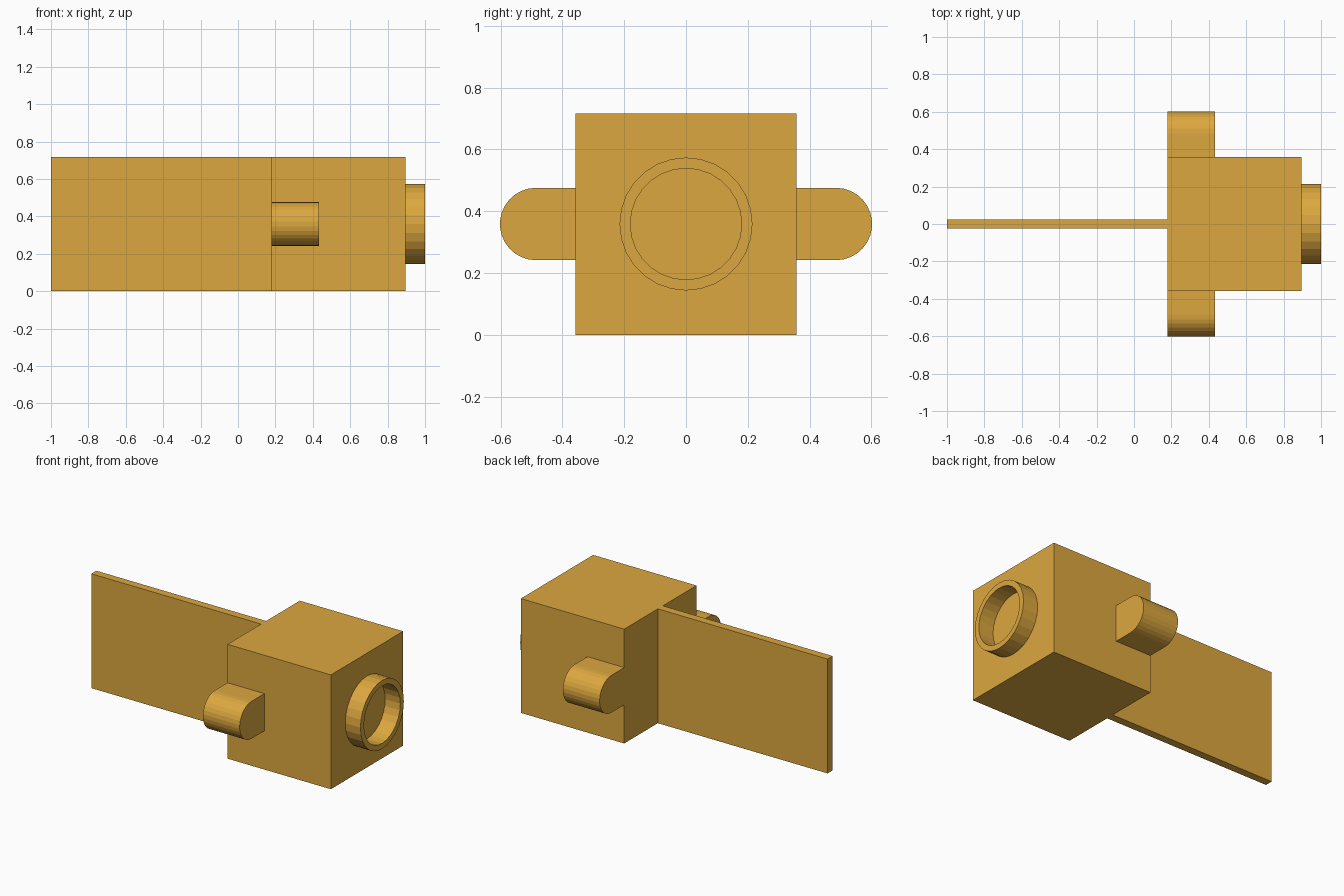
import bpy, bmesh
from math import sin, cos, pi

if "Cube" in bpy.data.objects:
    bpy.data.objects.remove(bpy.data.objects["Cube"])

MID_Z = 0.359


def make_object(name, bm):
    bmesh.ops.recalc_face_normals(bm, faces=bm.faces)
    mesh = bpy.data.meshes.new(name)
    bm.to_mesh(mesh)
    bm.free()
    obj = bpy.data.objects.new(name, mesh)
    bpy.context.collection.objects.link(obj)
    mat = bpy.data.materials.get("amber") or bpy.data.materials.new("amber")
    mat.diffuse_color = (0.72, 0.39, 0.05, 1)
    mat.use_nodes = True
    mat.node_tree.nodes["Principled BSDF"].inputs["Base Color"].default_value = mat.diffuse_color
    mesh.materials.append(mat)
    return obj


def box(name, x0, x1, half_y, z0, z1):
    bm = bmesh.new()
    bmesh.ops.create_cube(bm, size=1)
    for v in bm.verts:
        v.co.x = (x0 + x1) / 2 + v.co.x * (x1 - x0)
        v.co.y *= 2 * half_y
        v.co.z = (z0 + z1) / 2 + v.co.z * (z1 - z0)
    return make_object(name, bm)


def lug(name, side, x0=0.178, x1=0.433, radius=0.117, y_in=0.357, y_mid=0.485):
    # Straight sides ending in a half circle, extruded along x
    profile = [(y_in, -radius)]
    for i in range(16):
        a = -pi / 2 + pi * i / 15
        profile.append((y_mid + radius * cos(a), radius * sin(a)))
    profile.append((y_in, radius))
    bm = bmesh.new()
    face = bm.faces.new([bm.verts.new((x0, side * y, MID_Z + z)) for y, z in profile])
    ext = bmesh.ops.extrude_face_region(bm, geom=[face], use_keep_orig=True)
    for v in ext["geom"]:
        if isinstance(v, bmesh.types.BMVert):
            v.co.x = x1
    return make_object(name, bm)


def ring(name, x0, x1, r_out, r_in, n=28):
    # Short open tube against the front face of the block
    bm = bmesh.new()
    loops = []
    for x, r in ((x0, r_out), (x1, r_out), (x1, r_in), (x0, r_in)):
        loops.append([bm.verts.new((x, r * cos(2 * pi * i / n), MID_Z + r * sin(2 * pi * i / n)))
                      for i in range(n)])
    for a, b in zip(loops, loops[1:]):
        for i in range(n):
            j = (i + 1) % n
            bm.faces.new((a[i], a[j], b[j], b[i]))
    return make_object(name, bm)


# Main block and thin rear plate
box("block", 0.178, 0.895, 0.358, 0, 0.717)
box("rear_plate", -1.0, 0.178, 0.025, 0, 0.717)

# Rounded lugs on both sides
lug("left_lug", 1)
lug("right_lug", -1)

# Raised collar on the end face
ring("collar", 0.895, 1.0, 0.215, 0.18)
